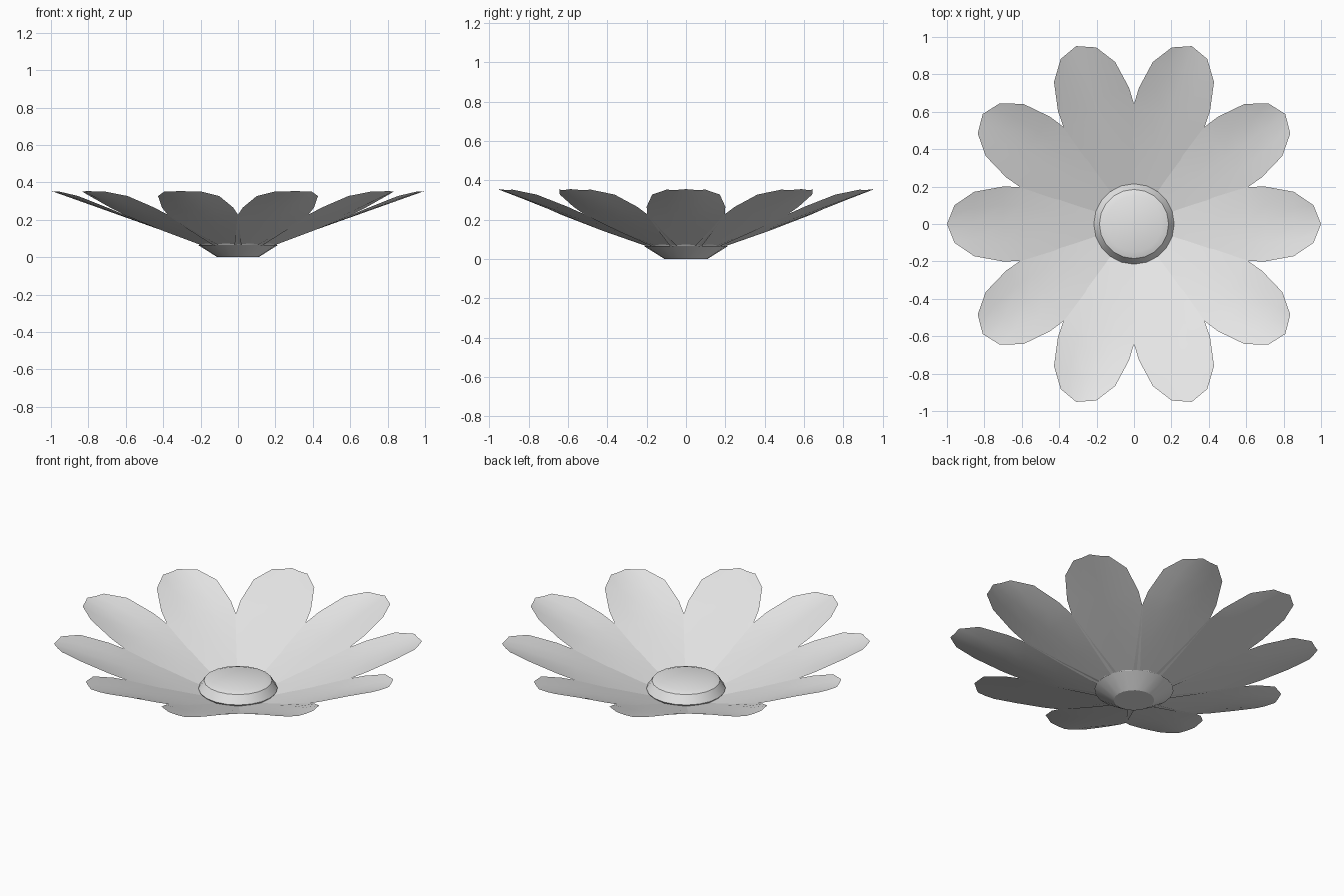
import bpy, bmesh, math
from mathutils import Matrix

cube = bpy.data.objects.get("Cube")
if cube:
    bpy.data.objects.remove(cube, do_unlink=True)

grey = bpy.data.materials.new("plain grey")
grey.use_nodes = True
COLOUR = (0.8, 0.8, 0.8, 1)
grey.diffuse_color = COLOUR
grey.node_tree.nodes["Principled BSDF"].inputs["Base Color"].default_value = COLOUR


def finish(bm, name, angle):
    """Turn a bmesh into a shaded, coloured object."""
    mesh = bpy.data.meshes.new(name)
    bm.to_mesh(mesh)
    bm.free()
    mesh.materials.append(grey)
    obj = bpy.data.objects.new(name, mesh)
    bpy.context.collection.objects.link(obj)
    bpy.ops.object.select_all(action="DESELECT")
    obj.select_set(True)
    bpy.context.view_layer.objects.active = obj
    bpy.ops.object.shade_smooth_by_angle(angle=math.radians(angle))
    return obj


def lathe(name, profile, sides, angle):
    """Stack rings of (radius, height) and cap both ends."""
    bm = bmesh.new()
    rings = []
    for r, z in profile:
        rings.append([bm.verts.new((r * math.cos(math.tau * i / sides),
                                    r * math.sin(math.tau * i / sides), z))
                      for i in range(sides)])
    for low, high in zip(rings, rings[1:]):
        for i in range(sides):
            j = (i + 1) % sides
            bm.faces.new((low[i], low[j], high[j], high[i]))
    bm.faces.new(rings[0][::-1])
    bm.faces.new(rings[-1])
    return finish(bm, name, angle)


# Flared cup below and raised cushion in the middle
lathe("base_cup", [(0.11, 0), (0.215, 0.066)], 20, 30)
lathe("centre_cushion", [(0.2, 0.06), (0.215, 0.08), (0.185, 0.128), (0.15, 0.14)], 20, 30)

# Petal rows: distance from the centre, half width, extra reach on the midline
ROWS = [(0.14, 0.065, 0), (0.22, 0.09, 0), (0.4, 0.14, 0), (0.6, 0.198, 0),
        (0.7, 0.2, 0), (0.855, 0.172, 0), (0.96, 0.1, 0.04)]
COLUMNS = (-1, -0.5, 0, 0.5, 1)


def petal(name, turn):
    bm = bmesh.new()
    grid = []
    for dist, half, reach in ROWS:
        row = []
        for t in COLUMNS:
            x, y = dist + reach * (1 - abs(t)), half * t
            z = 0.07 + 0.356 * (x - 0.2) + 1.3 * x ** 3 * y * y
            row.append(bm.verts.new((x, y, z)))
        grid.append(row)
    for a, b in zip(grid, grid[1:]):
        for i in range(len(COLUMNS) - 1):
            bm.faces.new((a[i], b[i], b[i + 1], a[i + 1]))
    bm.transform(Matrix.Rotation(turn, 4, "Z"))
    finish(bm, name, 30)


# Ten petals all round
for k in range(10):
    petal(f"petal_{k + 1}", math.tau * k / 10)
